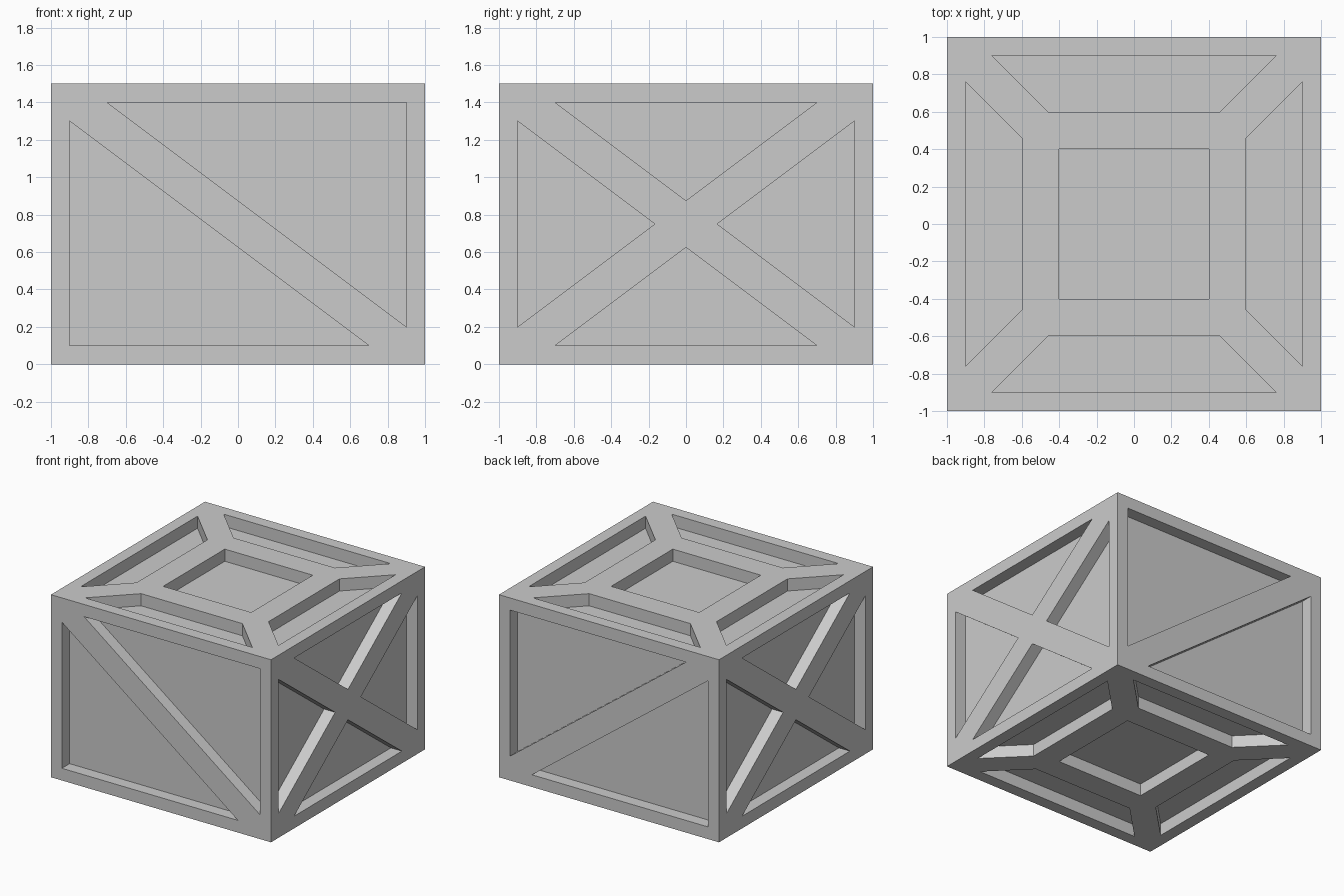
import bpy, bmesh
from mathutils import Vector
from mathutils.geometry import tessellate_polygon, normal

if "Cube" in bpy.data.objects:
    bpy.data.objects.remove(bpy.data.objects["Cube"])

DEPTH = 0.1
CENTRE = Vector((0, 0, 0.75))
X, Y, Z = Vector((1, 0, 0)), Vector((0, 1, 0)), Vector((0, 0, 1))


def turn(pts):
    return [(-v, u) for u, v in pts]


def opposite(pts):
    return [(-u, -v) for u, v in pts]


def ccw(pts):
    area = sum(a[0] * b[1] - a[1] * b[0] for a, b in zip(pts, pts[1:] + pts[:1]))
    return pts if area > 0 else pts[::-1]


def add_panel(bm, u, v, half_v, half_n, pockets):
    """Add a pocketed panel and its mirror image on the opposite side."""
    n = u.cross(v)
    outer = [(-1, -half_v), (1, -half_v), (1, half_v), (-1, half_v)]
    loops = [outer] + [ccw(p) for p in pockets]
    flat = [p for loop in loops for p in loop]
    tris = tessellate_polygon([[Vector((a, b, 0)) for a, b in l] for l in loops])
    for side in (1, -1):
        def vert(p, d=0.0):
            return bm.verts.new(CENTRE + u * p[0] + v * p[1] + n * side * (half_n - d))

        def face(verts):
            bm.faces.new(verts if side == 1 else verts[::-1])

        # raised frame and braces
        rim = [vert(p) for p in flat]
        for t in tris:
            idx = [flat.index(p) for p in ccw([flat[i] for i in t])]
            face([rim[i] for i in idx])
        # pocket walls and floors
        start = 4
        for loop in loops[1:]:
            k = len(loop)
            top = rim[start:start + k]
            low = [vert(p, DEPTH) for p in loop]
            for i in range(k):
                j = (i + 1) % k
                face([top[i], top[j], low[j], low[i]])
            face(low)
            start += k


bm = bmesh.new()

# front and back: single diagonal brace
tri = [(-0.7, 0.65), (0.9, 0.65), (0.9, -0.55)]
add_panel(bm, X, Z, 0.75, 1, [tri, opposite(tri)])

# left and right: crossed braces
upper = [(-0.7, 0.65), (0.7, 0.65), (0, 0.125)]
side = [(0.9, 0.55), (0.9, -0.55), (0.167, 0)]
add_panel(bm, Y, Z, 0.75, 1, [upper, opposite(upper), side, opposite(side)])

# top and bottom: square centre with four trapezoids
trap = [(-0.76, 0.9), (0.76, 0.9), (0.46, 0.6), (-0.46, 0.6)]
square = [(-0.4, -0.4), (0.4, -0.4), (0.4, 0.4), (-0.4, 0.4)]
add_panel(bm, X, Y, 1, 0.75,
          [square, trap, turn(trap), opposite(trap), opposite(turn(trap))])

bmesh.ops.remove_doubles(bm, verts=bm.verts, dist=1e-4)
mesh = bpy.data.meshes.new("crate")
bm.to_mesh(mesh)
bm.free()
crate = bpy.data.objects.new("crate", mesh)
bpy.context.collection.objects.link(crate)
